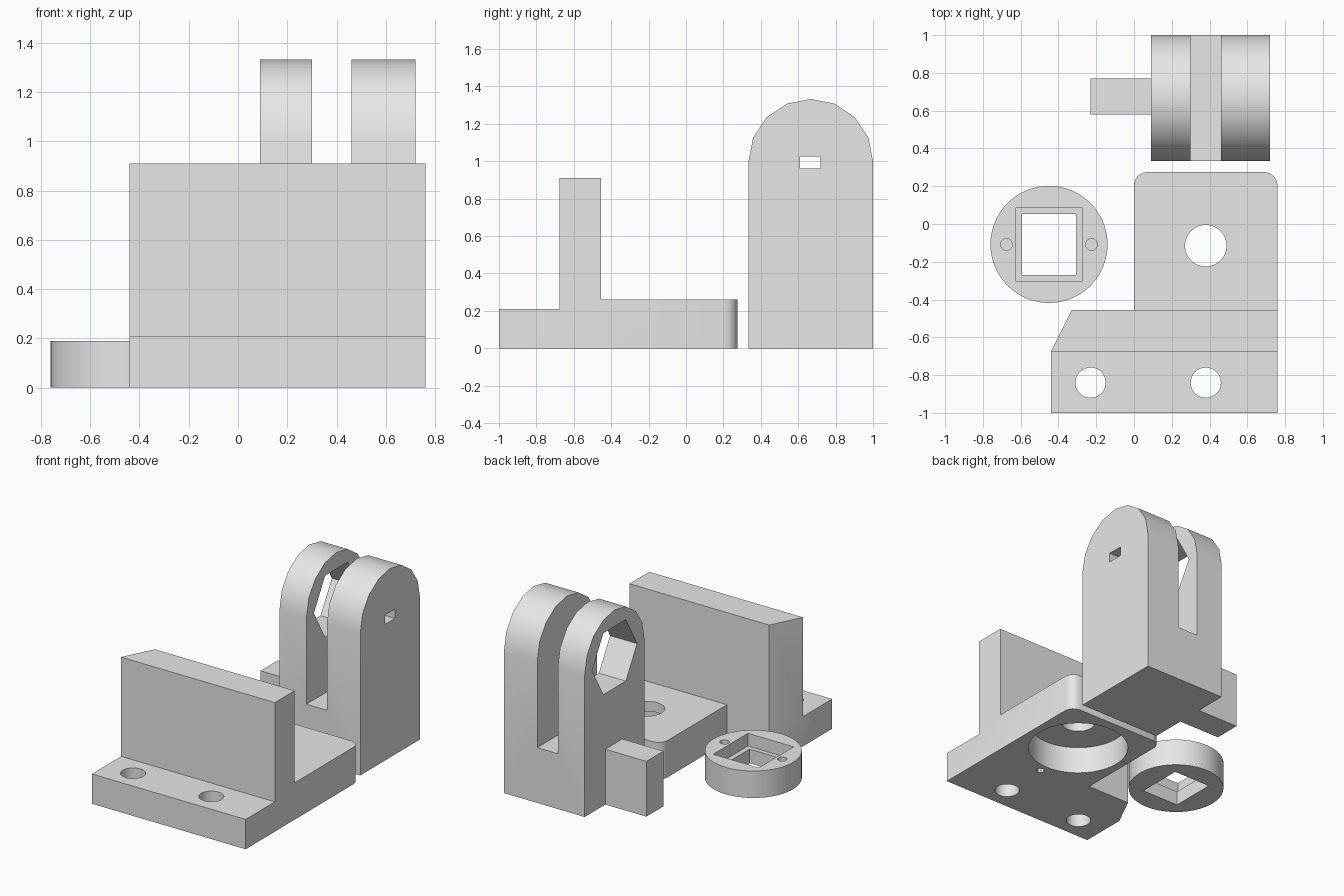
import bpy
import bmesh
from math import sin, cos, pi, radians
from mathutils import Vector

cube = bpy.data.objects.get("Cube")
if cube:
    bpy.data.objects.remove(cube, do_unlink=True)

grey = bpy.data.materials.new("plain grey")
grey.use_nodes = True
grey.diffuse_color = (0.8, 0.8, 0.8, 1)
grey.node_tree.nodes["Principled BSDF"].inputs["Base Color"].default_value = (0.8, 0.8, 0.8, 1)


def prism(name, outline, low, high, axis="z"):
    """Extrude a closed outline: (x, y) along z, or (y, z) along x."""
    bm = bmesh.new()
    place = (lambda a, b: (a, b, low)) if axis == "z" else (lambda a, b: (low, a, b))
    face = bm.faces.new([bm.verts.new(place(a, b)) for a, b in outline])
    move = Vector((0, 0, high - low)) if axis == "z" else Vector((high - low, 0, 0))
    top = bmesh.ops.extrude_face_region(bm, geom=[face])["geom"]
    bmesh.ops.translate(bm, vec=move, verts=[v for v in top if isinstance(v, bmesh.types.BMVert)])
    bmesh.ops.recalc_face_normals(bm, faces=bm.faces)
    mesh = bpy.data.meshes.new(name)
    bm.to_mesh(mesh)
    bm.free()
    mesh.materials.append(grey)
    obj = bpy.data.objects.new(name, mesh)
    bpy.context.collection.objects.link(obj)
    return obj


def arc(cx, cy, r, start, end, steps):
    angles = [radians(start + (end - start) * i / steps) for i in range(steps + 1)]
    return [(cx + r * cos(a), cy + r * sin(a)) for a in angles]


def circle(cx, cy, r, sides=32):
    return arc(cx, cy, r, 0, 360, sides)[:-1]


def rect(a0, a1, b0, b1):
    return [(a0, b0), (a1, b0), (a1, b1), (a0, b1)]


def cut(obj, outline, low, high, axis="z"):
    """Subtract a prism from the part and discard the cutter."""
    cutter = prism("cutter", outline, low, high, axis)
    cutter.hide_render = True
    mod = obj.modifiers.new("cut", "BOOLEAN")
    mod.operation = "DIFFERENCE"
    mod.solver = "EXACT"
    mod.object = cutter
    bpy.context.view_layer.objects.active = obj
    bpy.ops.object.modifier_apply(modifier=mod.name)
    bpy.data.objects.remove(cutter, do_unlink=True)


def smooth(obj):
    bpy.ops.object.select_all(action="DESELECT")
    obj.select_set(True)
    bpy.context.view_layer.objects.active = obj
    bpy.ops.object.shade_smooth_by_angle(angle=radians(30))


# Mounting bracket: one plan outline, stepped down in front of and behind the wall
r = 0.07
plan = [(-0.44, -1), (0.76, -1)]
plan += arc(0.76 - r, 0.275 - r, r, 0, 90, 4)
plan += arc(r, 0.275 - r, r, 90, 180, 4)
plan += [(0, -0.455), (-0.33, -0.455), (-0.44, -0.675)]
bracket = prism("mounting_bracket", plan, 0, 0.91)
cut(bracket, rect(-0.6, 0.9, -1.1, -0.675), 0.21, 1)
cut(bracket, rect(-0.6, 0.9, -0.455, 0.4), 0.26, 1)
# Screw holes, round pocket underneath with a shaft hole, and a small blind pin hole
for x in (-0.23, 0.38):
    cut(bracket, circle(x, -0.84, 0.08), -0.1, 0.4)
cut(bracket, circle(0.38, -0.115, 0.325, 64), -0.1, 0.19)
cut(bracket, circle(0.38, -0.115, 0.11), 0.1, 0.4)
cut(bracket, circle(0.38, -0.5, 0.027, 8), -0.1, 0.19)
smooth(bracket)

# Forked lug with a rounded top
cy, cz = 0.667, 1.0
lug = prism("forked_lug", [(1, 0)] + arc(cy, cz, 0.333, 0, 180, 8) + [(0.334, 0)], 0.09, 0.72, "x")
cut(lug, rect(0.2, 1.1, 0.39, 1.5), 0.30, 0.46, "x")
# Hexagonal opening in one arm, small rectangular slot in the other
cut(lug, circle(cy, cz, 0.25, 6), 0, 0.38, "x")
cut(lug, rect(0.61, 0.72, 0.96, 1.025), 0.38, 0.8, "x")
smooth(lug)

# Block standing against the side of the lug
block = prism("side_block", rect(-0.23, 0.09, 0.58, 0.77), 0, 0.39)

# Round disc with a stepped square opening and two pin holes
dx, dy = -0.45, -0.108
disc = prism("socket_disc", circle(dx, dy, 0.31, 64), 0, 0.19)
cut(disc, rect(dx - 0.143, dx + 0.143, dy - 0.162, dy + 0.162), -0.1, 0.3)
cut(disc, rect(dx - 0.178, dx + 0.178, dy - 0.193, dy + 0.193), 0.1, 0.3)
for side in (-1, 1):
    cut(disc, circle(dx + side * 0.225, dy, 0.031, 16), 0.08, 0.3)
smooth(disc)
